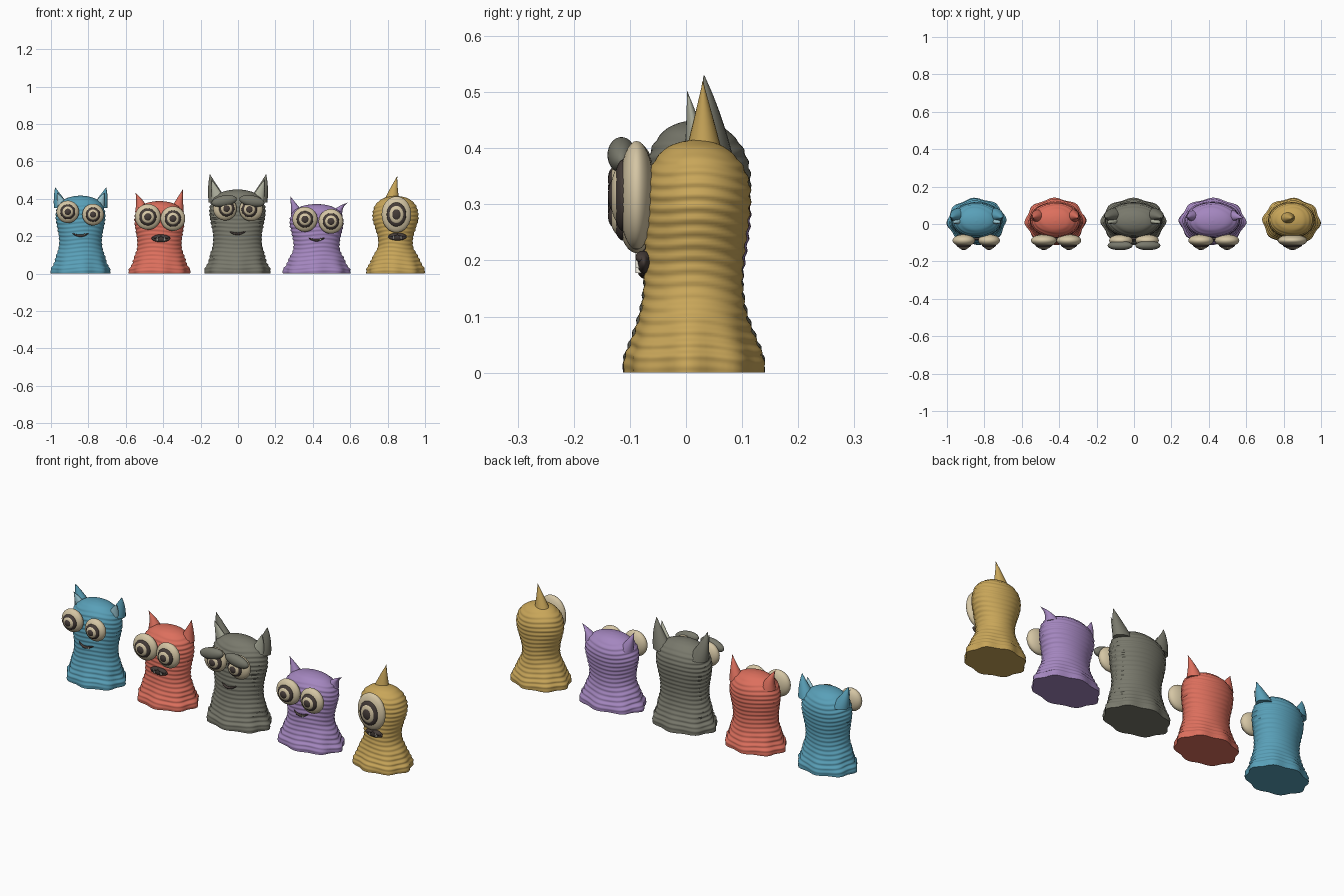
import bpy, bmesh, math
from mathutils import Vector

if "Cube" in bpy.data.objects:
    bpy.data.objects.remove(bpy.data.objects["Cube"])

MATS = {}
COLORS = {"blue": (0.10, 0.35, 0.48), "red": (0.72, 0.16, 0.11), "grey": (0.19, 0.19, 0.15),
          "purple": (0.37, 0.24, 0.52), "yellow": (0.58, 0.38, 0.10), "cream": (0.66, 0.56, 0.37),
          "dark": (0.06, 0.045, 0.04), "paleblue": (0.33, 0.58, 0.66), "palegrey": (0.46, 0.47, 0.37),
          "tooth": (0.8, 0.77, 0.68)}


def finish(bm, name, color):
    me = bpy.data.meshes.new(name)
    bmesh.ops.recalc_face_normals(bm, faces=bm.faces)
    for f in bm.faces:
        f.smooth = True
    bm.to_mesh(me)
    bm.free()
    ob = bpy.data.objects.new(name, me)
    bpy.context.collection.objects.link(ob)
    if color not in MATS:
        MATS[color] = bpy.data.materials.new(color)
        MATS[color].diffuse_color = (*COLORS[color], 1)
    me.materials.append(MATS[color])
    return ob


def skin(name, rings, color):
    """Joins closed rings of points into a capped tube."""
    bm = bmesh.new()
    rows = [[bm.verts.new(p) for p in r] for r in rings]
    n = len(rows[0])
    for a, b in zip(rows, rows[1:]):
        for i in range(n):
            j = (i + 1) % n
            bm.faces.new((a[i], a[j], b[j], b[i]))
    bm.faces.new(rows[0])
    bm.faces.new(rows[-1])
    ob = finish(bm, name, color)
    bpy.context.view_layer.objects.active = ob
    ob.select_set(True)
    bpy.ops.object.shade_smooth_by_angle(angle=math.radians(40))
    ob.select_set(False)
    return ob


def ball(name, pos, size, color, tilt=0):
    bm = bmesh.new()
    bmesh.ops.create_uvsphere(bm, u_segments=32, v_segments=18, radius=1)
    ob = finish(bm, name, color)
    ob.location, ob.scale, ob.rotation_euler = pos, size, (0, tilt, 0)
    return ob


def catmull(a, b, c, d, t):
    return 0.5 * (2*b + (c - a)*t + (2*a - 5*b + 4*c - d)*t*t + (3*b - a - 3*c + d)*t**3)


def body(name, cx, height, base, waist, head, color):
    """Sack body with a wavy hem, pinched waist, domed head and slanted ridges."""
    # height fraction, half width, half depth, y centre
    prof = [(0, base*.97, .121, .014), (.06, base*.97, .121, .014), (.13, base*.88, .111, .014),
            (.23, (base+waist)/2*.95, .097, .013), (.34, waist*1.01, .089, .013),
            (.46, waist, .088, .014), (.58, (waist+head)/2, .091, .017), (.70, head, .094, .02),
            (.80, head*.985, .093, .021), (.89, head*.87, .081, .02), (.96, head*.6, .056, .018),
            (.99, head*.3, .029, .018), (1, .002, .002, .018)]
    rings, n, steps = [], 64, 10
    last = len(prof) - 1
    for k in range(last * steps + 1):
        s = min(k // steps, last - 1)
        t = k / steps - s
        q = [prof[max(0, min(last, s + d))] for d in (-1, 0, 1, 2)]
        f, rx, ry, cy = (catmull(*[p[i] for p in q], t) for i in range(4))
        f = min(max(f, 0), 1)
        z = f * height
        hem = 0.045 * max(0, 1 - f / .28)
        ring = []
        for i in range(n):
            a = math.tau * i / n
            ridge = 0.018 * math.sin(math.tau * z / .022 + 1.3*math.sin(3*a + cx*5) + 2*math.sin(a))
            ridge *= min(1, f / .1) * min(1, (1 - f) / .1)
            w = 1 + ridge + hem * math.cos(8 * a + cx)
            ring.append((cx + rx*w*math.cos(a), cy + ry*w*math.sin(a), z))
        rings.append(ring)
    skin(name + "_body", rings, color)


def horn(name, base, mid, tip, rx, ry, color, power=1.0):
    """Tapered spike along a quadratic curve."""
    p0, p1, p2 = Vector(base), Vector(mid), Vector(tip)
    rings = []
    for k in range(13):
        t = k / 12
        c = p0*(1-t)**2 + p1*2*t*(1-t) + p2*t*t
        r = max((1 - t)**power, .02)
        rings.append([c + Vector((rx*r*math.cos(math.tau*i/20), ry*r*math.sin(math.tau*i/20), 0))
                      for i in range(20)])
    skin(name, rings, color)


def eye(name, x, z, r, rz=None, look=0):
    """Bulging eyeball with stacked iris, ring and pupil."""
    k = (rz or r) / r
    ball(name + "_eyeball", (x, -.088, z), (r, .032, r*k), "cream")
    for part, s, y, d, col in (("iris", .66, -.112, .018, "dark"), ("ring", .5, -.120, .0145, "cream"),
                               ("pupil", .32, -.126, .013, "dark")):
        ball(f"{name}_{part}", (x + look, y, z), (r*s, d, r*s*k), col)


def smile(name, x, z, w):
    """Thin curved mouth line."""
    rings = []
    for k in range(17):
        u = k / 8 - 1
        r = .001 + .0055 * math.sqrt(1 - u*u)
        c = (x + u*w, -.079 + .012*u*u, z + .014*u*u)
        rings.append([(c[0], c[1] + r*math.cos(math.tau*i/10), c[2] + r*math.sin(math.tau*i/10))
                      for i in range(10)])
    skin(name + "_smile", rings, "dark")


def open_mouth(name, x, z, w, h):
    """Open mouth with lip lobes and teeth."""
    ball(name + "_mouth", (x, -.075, z), (w, .012, h), "dark")
    for s in (-1, 1):
        ball(f"{name}_lip", (x + s*w*.4, -.077, z + h*.45), (w*.5, .013, h*.5), "dark", s*.2)
        tooth(name, x + s*w*.4, z - h*.5, .02)


def tooth(name, x, z, h):
    horn(name + "_tooth", (x, -.084, z), (x, -.087, z + h/2), (x, -.090, z + h), .006, .006, "tooth")


# bodies: centre x, height, base, waist and head half widths
body("blue", -.842, .417, .158, .115, .132, "blue")
body("red", -.42, .388, .163, .119, .133, "red")
body("grey", -.003, .45, .174, .130, .149, "grey")
body("purple", .42, .372, .179, .124, .143, "purple")
body("yellow", .842, .415, .155, .094, .122, "yellow")

# eyes
eye("blue_left", -.910, .330, .060)
eye("blue_right", -.775, .315, .058)
eye("red_left", -.482, .303, .069)
eye("red_right", -.348, .294, .066)
eye("grey_left", -.070, .347, .063, look=.009)
eye("grey_right", .070, .343, .063, look=-.009)
eye("purple_left", .358, .290, .067)
eye("purple_right", .497, .279, .066)
eye("yellow", .847, .316, .079, .097)

# heavy grey eyelids
for s in (-1, 1):
    ball("grey_eyelid", (s*.074, -.115, .388), (.068, .025, .030), "grey", -s*-.18)

# pointed ears with pale inner faces
for cx, s, bz, tx, tz, w, col in ((-.842, -1, .35, .135, .46, .047, "blue"), (-.842, 1, .35, .137, .46, .047, "blue"),
                                  (0, -1, .38, .150, .53, .055, "grey"), (0, 1, .38, .150, .53, .055, "grey")):
    bx = tx - w + .007
    horn(col + "_ear", (cx + s*bx, .045, bz), (cx + s*(tx - .015), .045, (bz + tz)/2),
         (cx + s*tx, .032, tz), w, .04, col, .9)
    horn(col + "_inner_ear", (cx + s*(bx - .003), .02, bz + .01), (cx + s*(tx - .025), .012, (bz + tz)/2),
         (cx + s*(tx - .01), .002, tz - .028), w*.72, .022, "pale" + col)

# curved red and purple horns and the single yellow horn
horn("red_left_horn", (-.510, .04, .33), (-.520, .045, .39), (-.548, .032, .432), .040, .038, "red")
horn("red_right_horn", (-.330, .04, .33), (-.315, .045, .39), (-.295, .032, .45), .040, .038, "red")
horn("purple_left_ear", (.325, .04, .31), (.302, .045, .36), (.281, .032, .412), .040, .036, "purple")
horn("purple_right_ear", (.520, .04, .31), (.533, .045, .355), (.588, .032, .380), .038, .036, "purple")
horn("yellow_horn", (.820, .032, .38), (.830, .032, .45), (.851, .030, .52), .044, .036, "yellow")

# mouths and teeth
smile("blue", -.842, .202, .044)
tooth("blue", -.82, .203, .016)
smile("grey", -.003, .212, .044)
smile("purple", .42, .178, .044)
tooth("purple", .44, .178, .015)
open_mouth("red", -.412, .188, .050, .020)
open_mouth("yellow", .852, .197, .050, .020)

for m in bpy.data.materials:
    if m.users and not m.is_grease_pencil:
        m.use_nodes = True
        m.node_tree.nodes["Principled BSDF"].inputs["Base Color"].default_value = m.diffuse_color
